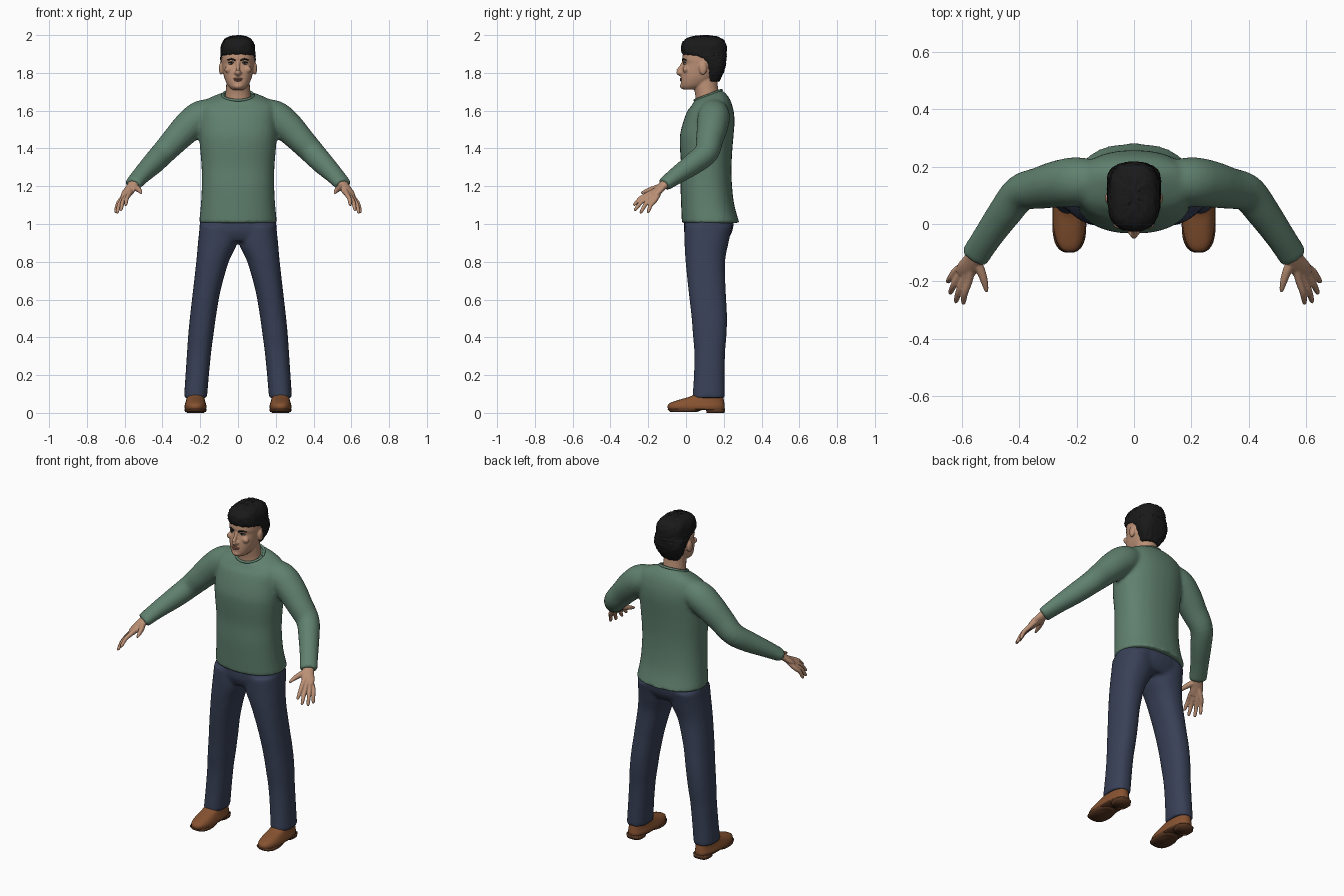
import bpy, bmesh, math, random
from mathutils import Vector, Matrix

random.seed(4)
cube = bpy.data.objects.get("Cube")
if cube:
    bpy.data.objects.remove(cube, do_unlink=True)


def material(name, color):
    mat = bpy.data.materials.new(name)
    mat.use_nodes = True
    mat.diffuse_color = (*color, 1)
    bsdf = next(n for n in mat.node_tree.nodes if n.type == 'BSDF_PRINCIPLED')
    bsdf.inputs["Base Color"].default_value = (*color, 1)
    bsdf.inputs["Roughness"].default_value = 0.8
    return mat


GREEN = material("sweater green", (0.115, 0.215, 0.155))
NAVY = material("trouser navy", (0.04, 0.052, 0.095))
SKIN = material("skin", (0.5, 0.28, 0.18))
HAIR = material("hair black", (0.01, 0.01, 0.01))
LEATHER = material("shoe leather", (0.24, 0.085, 0.03))
SOLE = material("sole brown", (0.09, 0.035, 0.015))
LIPS = material("lips", (0.33, 0.14, 0.1))
WHITE = material("eye white", (0.55, 0.5, 0.45))


def smooth_rows(rows, steps):
    """Catmull-Rom interpolation between rows of numbers."""
    out = []
    for i in range(len(rows) - 1):
        a, b, c, d = (rows[max(0, min(len(rows) - 1, i + k))] for k in (-1, 0, 1, 2))
        for s in range(steps):
            t = s / steps
            out.append([q + t / 2 * (r - p + t * (2 * p - 5 * q + 4 * r - u
                        + t * (3 * (q - r) + u - p)))
                        for p, q, r, u in zip(a, b, c, d)])
    return out + [list(rows[-1])]


def skin_rings(bm, rings):
    """Join rings of points into a closed solid."""
    loops = [[bm.verts.new(p) for p in ring] for ring in rings]
    faces = [bm.faces.new(loops[0]), bm.faces.new(loops[-1])]
    for lo, hi in zip(loops, loops[1:]):
        for i in range(len(lo)):
            j = (i + 1) % len(lo)
            faces.append(bm.faces.new((lo[i], lo[j], hi[j], hi[i])))
    bmesh.ops.recalc_face_normals(bm, faces=faces)


def stack(bm, rows, side=1, power=2.3, sides=32, steps=4):
    """Level sections: height, centre x, half width, front y, back y, tilt."""
    rings = []
    rows = [tuple(r) + (0,) * (6 - len(r)) for r in rows]
    for z, cx, hw, front, back, tilt in smooth_rows(rows, steps):
        ring = []
        for i in range(sides):
            a = math.tau * i / sides
            u, v = (math.copysign(abs(f) ** (2 / power), f)
                    for f in (math.cos(a), math.sin(a)))
            dy = v * (back - front) / 2
            ring.append((cx * side + u * hw, (front + back) / 2 + dy, z + tilt * dy))
        rings.append(ring)
    skin_rings(bm, rings)


def tube(bm, points, side=1, sides=20, steps=4):
    """Round limb through points: x, y, z, sideways radius, thickness."""
    rows = smooth_rows([tuple(p) + (p[3],) * (5 - len(p)) for p in points], steps)
    centres = [Vector((r[0] * side, r[1], r[2])) for r in rows]
    rings = []
    for i, (c, row) in enumerate(zip(centres, rows)):
        t = centres[min(i + 1, len(rows) - 1)] - centres[max(i - 1, 0)]
        t.normalize()
        across = t.cross(Vector((0, 0, 1) if abs(t.z) < 0.95 else (0, 1, 0))).normalized()
        up = across.cross(t)
        rings.append([c + across * row[3] * math.cos(a) + up * row[4] * math.sin(a)
                      for a in (math.tau * k / sides for k in range(sides))])
    skin_rings(bm, rings)


def ball(bm, place, size):
    m = Matrix.Translation(place) @ Matrix.Diagonal((*size, 1))
    bmesh.ops.create_uvsphere(bm, u_segments=20, v_segments=12, radius=1, matrix=m)


def finish(name, bm, mat, voxel=0, rounds=4):
    """Make the object; fuse overlapping solids when a voxel size is given."""
    mesh = bpy.data.meshes.new(name)
    bm.to_mesh(mesh)
    bm.free()
    mesh.materials.append(mat)
    for p in mesh.polygons:
        p.use_smooth = True
    obj = bpy.data.objects.new(name, mesh)
    bpy.context.collection.objects.link(obj)
    if voxel:
        fuse = obj.modifiers.new("fuse", 'REMESH')
        fuse.mode = 'VOXEL'
        fuse.voxel_size = voxel
        fuse.use_smooth_shade = True
        relax = obj.modifiers.new("relax", 'SMOOTH')
        relax.factor = 0.5
        relax.iterations = rounds
    return obj


# Sweater: torso and sleeves fused together
bm = bmesh.new()
stack(bm, [(1.005, 0, .207, -.022, .283), (1.1, 0, .197, -.026, .256),
           (1.2, 0, .192, -.029, .244), (1.3, 0, .193, -.026, .241),
           (1.4, 0, .201, -.032, .246), (1.47, 0, .205, -.032, .252),
           (1.54, 0, .205, -.015, .257), (1.6, 0, .205, .008, .252),
           (1.64, 0, .19, .028, .235, .15), (1.665, 0, .145, .038, .212, .28),
           (1.682, 0, .086, .045, .188, .38)])
for s in (-1, 1):
    tube(bm, [(.1, .15, 1.6, .065), (.19, .148, 1.572, .085), (.26, .14, 1.518, .083),
              (.33, .125, 1.447, .073), (.395, .108, 1.378, .065),
              (.45, .04, 1.32, .059), (.51, -.045, 1.26, .052, .047),
              (.557, -.117, 1.208, .05, .036)], s)
finish("sweater", bm, GREEN, .01, 6)

# Ribbed collar
bm = bmesh.new()
tilt = Matrix.Rotation(math.atan(.38), 3, 'X')
ring = []
for i in range(41):
    a = math.tau * i / 40
    p = tilt @ Vector((.081 * math.cos(a), .076 * math.sin(a), 0)) + Vector((0, .117, 1.682))
    ring.append((*p, .007))
tube(bm, ring, sides=10, steps=1)
finish("collar", bm, GREEN)

# Trousers: hips and two legs
bm = bmesh.new()
stack(bm, [(.91, 0, .17, .01, .215), (.96, 0, .205, -.01, .245), (1.03, 0, .197, -.008, .255)])
for s in (-1, 1):
    stack(bm, [(.08, .225, .061, .034, .206), (.2, .216, .062, .042, .205),
               (.32, .206, .064, .044, .207), (.42, .196, .067, .036, .215),
               (.52, .184, .069, .028, .217), (.65, .165, .073, .013, .21),
               (.8, .135, .086, -.002, .207), (.9, .108, .104, -.008, .225),
               (.99, .105, .098, -.008, .245)], s)
finish("trousers", bm, NAVY, .01)

# Shoes with soles and heels
for s, label in ((1, "left"), (-1, "right")):
    bm = bmesh.new()
    stack(bm, [(.018, .225, .055, -.093, .203), (.035, .225, .058, -.098, .205),
               (.052, .225, .054, -.085, .203), (.07, .225, .049, -.035, .2),
               (.09, .225, .045, .03, .195), (.115, .225, .04, .06, .185)], s, 2.5)
    finish(label + "_shoe", bm, LEATHER)
    bm = bmesh.new()
    stack(bm, [(.006, .225, .056, -.085, .06), (.02, .225, .059, -.1, .1)], s, 2.6, steps=1)
    stack(bm, [(.014, .225, .05, -.06, .206), (.024, .225, .059, -.1, .208)], s, 2.6, steps=1)
    stack(bm, [(0, .225, .046, .11, .204), (.02, .225, .049, .105, .207)], s, 3, steps=1)
    finish(label + "_sole", bm, SOLE)

# Hands: four fingers running through the palm, and a thumb
KNUCKLES = [((.573, -.19, 1.163), (.596, -.279, 1.1)),
            ((.59, -.188, 1.15), (.622, -.274, 1.072)),
            ((.605, -.176, 1.14), (.642, -.243, 1.058)),
            ((.617, -.16, 1.132), (.65, -.203, 1.06))]
for s, label in ((1, "left"), (-1, "right")):
    bm = bmesh.new()
    tube(bm, [(.54, -.09, 1.23, .035, .025), (.56, -.125, 1.2, .033, .022),
              (.583, -.158, 1.168, .036, .017), (.596, -.178, 1.148, .03, .012)], s)
    for knuckle, tip in KNUCKLES:
        k, t = Vector(knuckle), Vector(tip)
        bend = k.lerp(t, .5) + Vector((.004, -.004, .006))
        tube(bm, [(.565, -.13, 1.195, .014), (*k, .0135), (*bend, .0115),
                  (*k.lerp(t, .9), .009), (*t, .005)], s, 14)
    tube(bm, [(.553, -.125, 1.2, .018), (.533, -.165, 1.188, .016),
              (.52, -.205, 1.176, .012), (.513, -.237, 1.164, .006)], s, 14)
    finish(label + "_hand", bm, SKIN, .004, 2)

# Head, neck, nose and ears
bm = bmesh.new()
stack(bm, [(1.712, 0, .032, -.014, .05), (1.732, 0, .053, -.026, .1),
           (1.77, 0, .071, -.027, .15), (1.81, 0, .08, -.023, .18),
           (1.85, 0, .086, -.014, .195), (1.875, 0, .087, -.02, .2),
           (1.93, 0, .082, -.008, .2), (1.965, 0, .06, .02, .17), (1.985, 0, .03, .05, .13)])
tube(bm, [(0, .115, 1.6, .075, .065), (0, .112, 1.68, .067, .063),
          (0, .105, 1.73, .063, .063), (0, .1, 1.8, .06, .06)])
tube(bm, [(0, -.008, 1.87, .008), (0, -.027, 1.832, .009),
          (0, -.043, 1.805, .012), (0, -.018, 1.786, .01)], sides=14)
ball(bm, (0, -.018, 1.73), (.025, .014, .015))
for s in (-1, 1):
    ball(bm, (s * .013, -.027, 1.801), (.009, .012, .008))
    ball(bm, (s * .05, -.002, 1.818), (.022, .015, .018))
    ball(bm, (s * .09, .09, 1.823), (.011, .021, .034))
finish("head", bm, SKIN, .005, 3)

# Eyes, brows and mouth
whites, darks, mouth = bmesh.new(), bmesh.new(), bmesh.new()
for s in (-1, 1):
    ball(whites, (s * .036, -.002, 1.85), (.015, .011, .006))
    ball(darks, (s * .035, -.008, 1.85), (.006, .008, .0058))
    tube(darks, [(s * .021, -.009, 1.854, .002), (s * .036, -.012, 1.858, .003),
                 (s * .052, -.002, 1.853, .002)], sides=8)
    tube(darks, [(s * .014, -.018, 1.865, .004), (s * .034, -.014, 1.873, .005),
                 (s * .057, .002, 1.867, .003)], sides=8)
ball(mouth, (0, -.024, 1.769), (.026, .009, .005))
ball(mouth, (0, -.024, 1.761), (.022, .009, .006))
finish("eyes", whites, WHITE)
finish("brows_and_pupils", darks, HAIR)
finish("lips", mouth, LIPS)

# Short tousled hair
bm = bmesh.new()
stack(bm, [(1.755, 0, .053, .11, .173), (1.79, 0, .075, .106, .193),
           (1.83, 0, .089, .1, .208), (1.862, 0, .093, .075, .213),
           (1.885, 0, .093, .035, .215), (1.9, 0, .091, -.016, .215),
           (1.94, 0, .089, -.024, .214), (1.972, 0, .076, -.012, .2),
           (1.99, 0, .05, .025, .17), (1.997, 0, .015, .075, .12)], power=2.7, sides=56)
for v in bm.verts:
    v.co += Vector(random.uniform(-.003, .003) for _ in range(3))
finish("hair", bm, HAIR)
